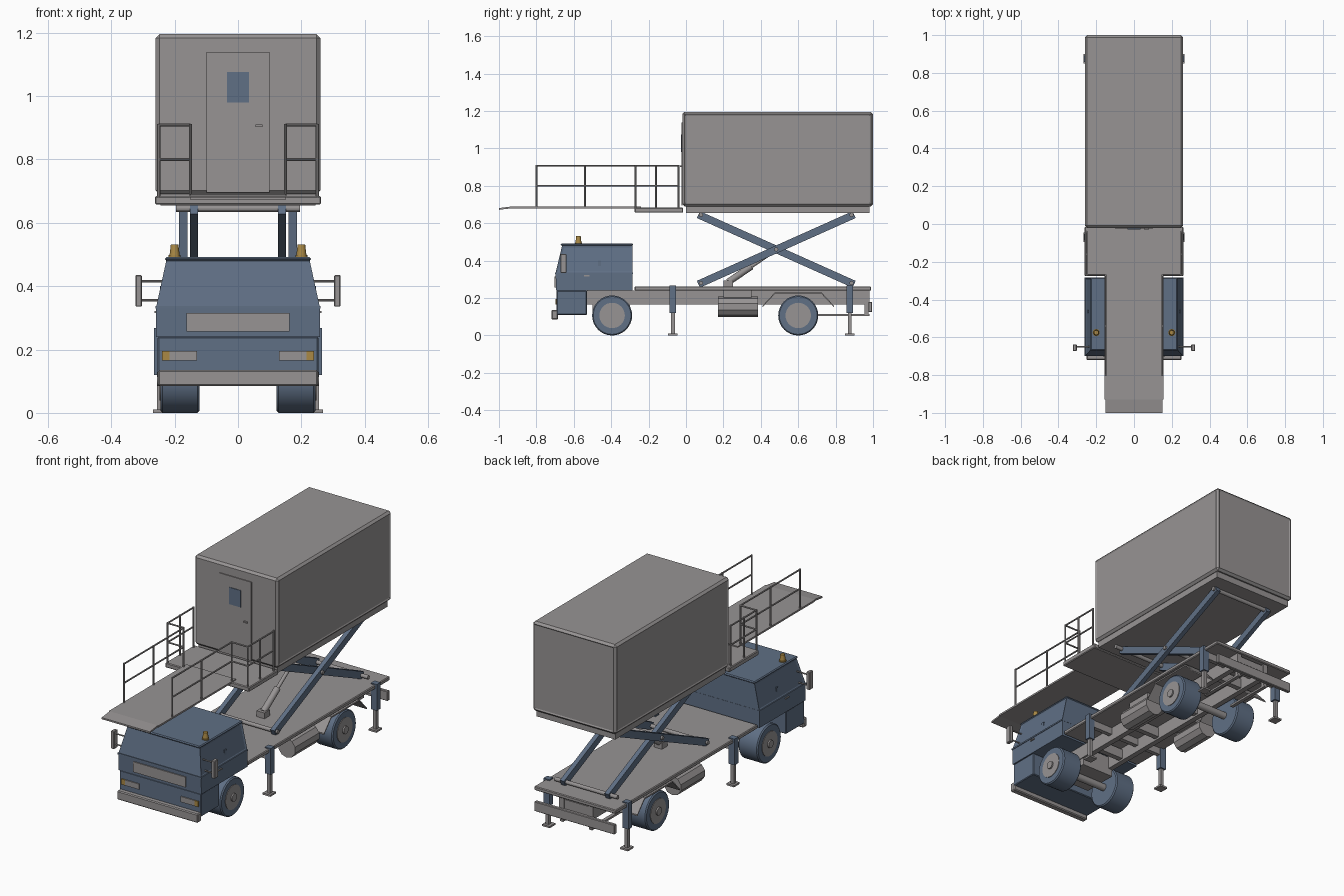
import bpy, bmesh
from math import pi, radians
from mathutils import Vector, Matrix

if "Cube" in bpy.data.objects:
    bpy.data.objects.remove(bpy.data.objects["Cube"])


def material(name, rgb):
    m = bpy.data.materials.new(name)
    m.use_nodes = True
    m.diffuse_color = (*rgb, 1)
    m.node_tree.nodes["Principled BSDF"].inputs["Base Color"].default_value = (*rgb, 1)
    return m


GREY = material("warm grey", (0.31, 0.295, 0.295))
BLUE = material("slate blue", (0.115, 0.16, 0.235))
AMBER = material("amber", (0.4, 0.25, 0.06))
SIDES = ((1, "left"), (-1, "right"))
rounded = []


def finish(name, bm, mat):
    bmesh.ops.recalc_face_normals(bm, faces=bm.faces)
    me = bpy.data.meshes.new(name)
    bm.to_mesh(me)
    bm.free()
    me.materials.append(mat)
    ob = bpy.data.objects.new(name, me)
    bpy.context.collection.objects.link(ob)
    return ob


def bevel(ob, width):
    mod = ob.modifiers.new("edge", "BEVEL")
    mod.width, mod.segments = width, 1


def box(name, x, y, z, mat=GREY, edge=0):
    """Box from (min, max) pairs."""
    bm = bmesh.new()
    bmesh.ops.create_cube(bm, size=1)
    for v in bm.verts:
        v.co = [(a + b) / 2 + c * (b - a) for c, (a, b) in zip(v.co, (x, y, z))]
    ob = finish(name, bm, mat)
    if edge:
        bevel(ob, edge)
    return ob


def side_box(name, x, y, z, mat=GREY, edge=0):
    for s, side in SIDES:
        box(f"{side}_{name}", sorted((s * x[0], s * x[1])), y, z, mat, edge)


def bar(name, p, q, r, mat=GREY, sides=8, r2=None):
    """Round bar from p to q."""
    p, q = Vector(p), Vector(q)
    d = q - p
    bm = bmesh.new()
    bmesh.ops.create_cone(bm, cap_ends=True, segments=sides, radius1=r,
                          radius2=r if r2 is None else r2, depth=d.length)
    turn = d.to_track_quat('Z', 'Y').to_matrix().to_4x4()
    bm.transform(Matrix.Translation((p + q) / 2) @ turn)
    ob = finish(name, bm, mat)
    if sides >= 16:
        rounded.append(ob)
    return ob


def extrude_x(name, profile, x0, x1, mat):
    """Extrude a (y, z) outline along x."""
    bm = bmesh.new()
    f = bm.faces.new([bm.verts.new((x0, y, z)) for y, z in profile])
    new = bmesh.ops.extrude_face_region(bm, geom=[f])["geom"]
    bmesh.ops.translate(bm, vec=(x1 - x0, 0, 0),
                        verts=[v for v in new if isinstance(v, bmesh.types.BMVert)])
    return finish(name, bm, mat)


def panel_inset(bm, test, thick, depth):
    bm.normal_update()
    faces = [f for f in bm.faces if test(f.normal, f.calc_center_median())]
    bmesh.ops.inset_individual(bm, faces=faces, thickness=thick, depth=depth)


# Cargo body with recessed side and rear panels
body = box("cargo_body", (-.26, .26), (-.02, 1), (.69, 1.195))
bm = bmesh.new()
bm.from_mesh(body.data)
bmesh.ops.bevel(bm, geom=list(bm.edges), offset=.012, segments=1, affect='EDGES')
panel_inset(bm, lambda n, c: abs(n.x) > .9 or n.y > .9, .01, -.004)
bm.to_mesh(body.data)
bm.free()
box("cargo_floor", (-.245, .245), (0, .98), (.655, .69))
box("body_door", (-.1, .1), (-.025, -.019), (.695, 1.138))
box("door_window", (-.035, .035), (-.028, -.024), (.98, 1.075), BLUE)
box("door_handle", (.056, .078), (-.033, -.024), (.902, .91))

# Loading platform and sliding ramp
box("front_platform", (-.262, .262), (-.275, -.015), (.657, .684), GREY, .004)
box("ramp", (-.155, .155), (-.93, -.24), (.68, .69))
extrude_x("ramp_tip", [(-.93, .69), (-1, .681), (-1, .672), (-.93, .68)], -.15, .15, GREY)

# Railings
for s, side in SIDES:
    ramp_x, deck_x = s * .15, s * .25
    posts = [(ramp_x, y) for y in (-.8, -.54, -.27)] + [(deck_x, y) for y in (-.27, -.16, -.04)]
    for i, (x, y) in enumerate(posts):
        bar(f"{side}_rail_post_{i}", (x, y, .68), (x, y, .912), .005)
    for level, z in (("top", .908), ("middle", .8)):
        path = [(ramp_x, -.8, z), (ramp_x, -.27, z), (deck_x, -.27, z), (deck_x, -.04, z)]
        for i in range(3):
            bar(f"{side}_{level}_rail_{i}", path[i], path[i + 1], .0045)

# Scissor lift: crossed arms, pivots and ram
for s, side in SIDES:
    for kind, x, z0, z1 in (("outer", .173, .28, .64), ("inner", .139, .64, .28)):
        a, b = Vector((0, .08, z0)), Vector((0, .885, z1))
        d = (b - a).normalized()
        n = Vector((0, -d.z, d.y)) * .02
        a, b = a - d * .015, b + d * .015
        outline = [(v.y, v.z) for v in (a - n, b - n, b + n, a + n)]
        extrude_x(f"{side}_{kind}_arm", outline, s * x - .013, s * x + .013, BLUE)
for i, (y, z) in enumerate([(.08, .28), (.08, .645), (.885, .28), (.885, .645), (.4825, .46)]):
    bar(f"scissor_pivot_{i}", (-.195, y, z), (.195, y, z), .011, GREY, 12)
box("ram_foot", (-.025, .025), (.2, .25), (.26, .295))
bar("ram_cylinder", (0, .225, .285), (0, .35, .37), .018, GREY, 16)
bar("ram_rod", (0, .33, .356), (0, .4825, .46), .01, GREY, 16)

# Deck and chassis
box("deck", (-.255, .255), (-.275, .99), (.24, .262), GREY, .004)
side_box("chassis_rail", (.075, .105), (-.53, .98), (.165, .24))
for i, y in enumerate((-.2, .1, .42, .78, .96)):
    box(f"cross_member_{i}", (-.08, .08), (y - .015, y + .015), (.175, .23))
box("engine", (-.1, .1), (-.5, -.3), (.125, .235))
box("rear_bumper", (-.25, .25), (.975, .995), (.125, .18), GREY, .003)
side_box("bumper_bracket", (.08, .1), (.7, .98), (.104, .115))
side_box("bumper_upright", (.08, .1), (.955, .975), (.104, .24))

# Wheels, axles and rear mudguards
for end, y in (("front", -.395), ("rear", .6)):
    bar(f"{end}_axle", (-.13, y, .107), (.13, y, .107), .02, GREY, 16)
    for s, side in SIDES:
        name = f"{side}_{end}"
        tyre = bar(name + "_tyre", (s * .122, y, .107), (s * .244, y, .107), .107, BLUE, 32)
        bevel(tyre, .006)
        bar(name + "_rim", (s * .2, y, .107), (s * .247, y, .107), .068, GREY, 32)
        bar(name + "_hub", (s * .24, y, .107), (s * .255, y, .107), .022, GREY, 16)
guard = [(.41, .16), (.475, .23), (.725, .23), (.79, .16)]
for s, side in SIDES:
    outline = guard + [(y, z - .008) for y, z in reversed(guard)]
    extrude_x(f"{side}_mudguard", outline, s * .115, s * .25, GREY)

# Side tanks
for s, side in SIDES:
    bar(f"{side}_tank", (s * .185, .17, .153), (s * .185, .385, .153), .055, GREY, 10)
    box(f"{side}_tank_mount", sorted((s * .1, s * .2)), (.2, .35), (.185, .24))

# Stabiliser legs
for end, y in (("front", -.07), ("rear", .875)):
    side_box(end + "_leg_housing", (.228, .265), (y - .017, y + .017), (.12, .268), BLUE)
    side_box(end + "_leg_tube", (.237, .256), (y - .01, y + .01), (.008, .13))
    side_box(end + "_leg_foot", (.22, .268), (y - .025, y + .025), (0, .01))
    box(end + "_leg_beam", (-.235, .235), (y - .012, y + .012), (.2, .24))

# Cab shell: rectangular sections stacked upward, then windows inset
bm = bmesh.new()
rings = []
for x, y0, y1, z in ((.258, -.695, -.285, .24), (.258, -.697, -.285, .335), (.226, -.662, -.287, .482)):
    rings.append([bm.verts.new(c) for c in ((-x, y0, z), (x, y0, z), (x, y1, z), (-x, y1, z))])
for low, high in zip(rings, rings[1:]):
    for i in range(4):
        j = (i + 1) % 4
        bm.faces.new((low[i], low[j], high[j], high[i]))
bm.faces.new(rings[0][::-1])
bm.faces.new(rings[-1])
panel_inset(bm, lambda n, c: c.z > .35 and abs(n.x) > .5, .015, -.004)
finish("cab", bm, BLUE)
box("cab_roof", (-.23, .23), (-.67, -.283), (.48, .492), BLUE, .005)
box("cab_waist_trim", (-.261, .261), (-.7, -.284), (.33, .338), BLUE)
box("cab_lower_front", (-.254, .254), (-.692, -.53), (.11, .24), BLUE, .004)
box("front_bumper", (-.252, .252), (-.72, -.685), (.085, .135), GREY, .005)
box("grille", (-.163, .163), (-.702, -.694), (.257, .315))
side_box("headlight", (.13, .216), (-.698, -.69), (.165, .196))
side_box("indicator", (.216, .24), (-.698, -.69), (.165, .196), AMBER)
side_box("door_pillar", (.225, .246), (-.47, -.455), (.338, .4), BLUE)
side_box("door_handle", (.257, .263), (-.545, -.515), (.315, .322))

# Mirrors and beacons
for s, side in SIDES:
    for i, z in enumerate((.355, .415)):
        bar(f"{side}_mirror_arm_{i}", (s * .22, -.65, z), (s * .31, -.65, z), .004)
    bar(f"{side}_beacon_base", (s * .2, -.575, .49), (s * .2, -.575, .498), .019, AMBER, 16)
    bar(f"{side}_beacon", (s * .2, -.575, .497), (s * .2, -.575, .531), .016, AMBER, 16, .012)
side_box("mirror", (.303, .324), (-.672, -.638), (.335, .435), GREY, .003)

# Smooth the round parts
bpy.ops.object.select_all(action='DESELECT')
for ob in rounded:
    ob.select_set(True)
bpy.context.view_layer.objects.active = rounded[0]
bpy.ops.object.shade_smooth_by_angle(angle=radians(35))
